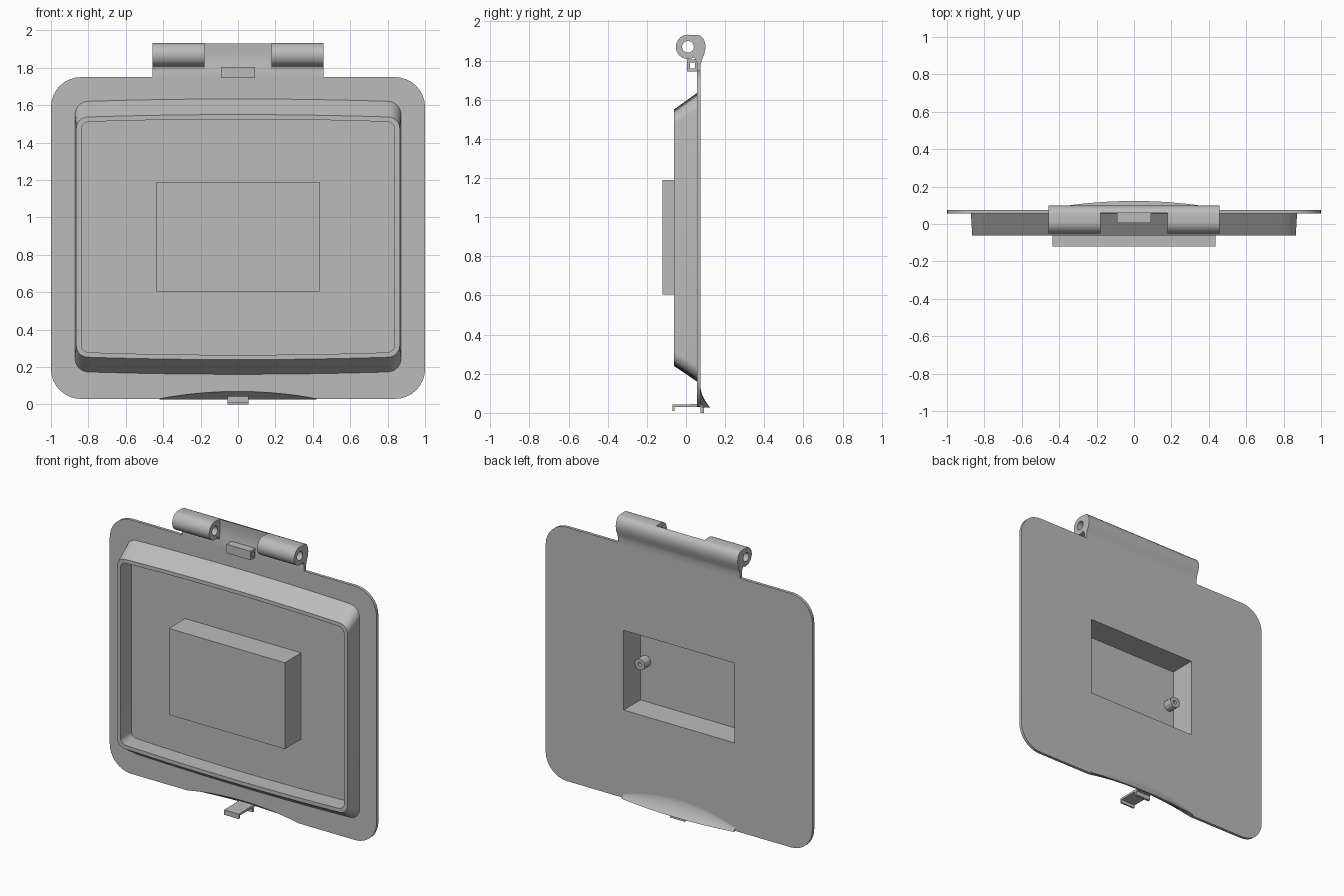
import bpy, bmesh
from math import sin, cos, pi, radians

cube = bpy.data.objects.get("Cube")
if cube:
    bpy.data.objects.remove(cube, do_unlink=True)

grey = bpy.data.materials.new("matte_grey")
grey.use_nodes = True
colour = (0.5, 0.5, 0.5, 1)
grey.diffuse_color = colour
grey.node_tree.nodes["Principled BSDF"].inputs["Base Color"].default_value = colour


def finish(name, bm):
    bmesh.ops.recalc_face_normals(bm, faces=bm.faces)
    mesh = bpy.data.meshes.new(name)
    bm.to_mesh(mesh)
    bm.free()
    mesh.materials.append(grey)
    ob = bpy.data.objects.new(name, mesh)
    bpy.context.collection.objects.link(ob)
    return ob


def loft(name, rings, cyclic=False):
    """Skin a list of closed rings of 3D points, capped unless cyclic."""
    bm = bmesh.new()
    vs = [[bm.verts.new(p) for p in ring] for ring in rings]
    n = len(rings[0])
    pairs = list(zip(vs, vs[1:])) + ([(vs[-1], vs[0])] if cyclic else [])
    for a, b in pairs:
        for i in range(n):
            j = (i + 1) % n
            bm.faces.new((a[i], a[j], b[j], b[i]))
    if not cyclic:
        bm.faces.new(vs[0])
        bm.faces.new(vs[-1])
    return finish(name, bm)


def prism_x(name, pts, a, b):
    return loft(name, [[(x, y, z) for y, z in pts] for x in (a, b)])


def prism_y(name, pts, a, b):
    return loft(name, [[(x, y, z) for x, z in pts] for y in (a, b)])


def rect(a0, a1, b0, b1):
    return [(a0, b0), (a1, b0), (a1, b1), (a0, b1)]


def circle(a, b, r, n, start=0, end=360):
    closed = end - start == 360
    steps = n if closed else n - 1
    angles = [radians(start + (end - start) * i / steps) for i in range(n)]
    return [(a + r * cos(t), b + r * sin(t)) for t in angles]


def activate(ob):
    bpy.ops.object.select_all(action='DESELECT')
    ob.select_set(True)
    bpy.context.view_layer.objects.active = ob


def cut(ob, cutter):
    activate(ob)
    mod = ob.modifiers.new("cut", 'BOOLEAN')
    mod.operation = 'DIFFERENCE'
    mod.object = cutter
    bpy.ops.object.modifier_apply(modifier=mod.name)


def smooth(ob, angle=35):
    activate(ob)
    bpy.ops.object.shade_smooth_by_angle(angle=radians(angle))


def rounded(w, lo, hi, r, bow=0, arch=0, arch_w=0.42):
    """Rounded rectangle in x, z with bowed ends and an arched bottom notch."""
    pts = circle(w - r, hi - r, r, 9, 0, 90)
    span = w - r
    steps = 24
    pts += [(span * (1 - 2 * i / steps), hi) for i in range(1, steps)]
    pts += circle(r - w, hi - r, r, 9, 90, 180)
    pts += circle(r - w, lo + r, r, 9, 180, 270)
    if arch:
        us = [i / 12 - 1 for i in range(25)]
        pts += [(u * arch_w, lo + arch * (1 - u * u)) for u in us]
    else:
        pts += [(span * (2 * i / steps - 1), lo) for i in range(1, steps)]
    pts += circle(w - r, lo + r, r, 9, 270, 360)
    mid = (lo + hi) / 2
    return [(x, z + (bow if z > mid else -bow) * (1 - (x / w) ** 2)) for x, z in pts]


# Flat cover plate and the front box, both opened by the rear pocket
plate = prism_y("cover_plate", rounded(1, 0.03, 1.75, 0.16, arch=0.04), 0.055, 0.075)
box = prism_y("front_box", rect(-0.435, 0.435, 0.605, 1.19), -0.12, 0.06)
pocket = prism_y("pocket_cutter", rect(-0.415, 0.415, 0.625, 1.165), -0.105, 0.2)
for part in (plate, box):
    cut(part, pocket)
bpy.data.objects.remove(pocket, do_unlink=True)
smooth(plate)

# Raised rim: sloped outside, straight inside
sections = [(0.057, 0.872, 0.175, 1.62, 0.07),
            (-0.062, 0.865, 0.255, 1.535, 0.06),
            (-0.062, 0.838, 0.28, 1.51, 0.04),
            (0.057, 0.838, 0.28, 1.51, 0.04)]
rim = loft("raised_rim", [[(x, y, z) for x, z in rounded(w, lo, hi, r, 0.015)]
                          for y, w, lo, hi, r in sections], cyclic=True)
smooth(rim)

# Screw bosses inside the pocket
for side, label in ((1, "left"), (-1, "right")):
    boss = prism_y(label + "_boss", circle(side * 0.375, 0.9, 0.038, 12), -0.108, -0.04)
    hole = prism_y("hole_cutter", circle(side * 0.375, 0.9, 0.013, 12), -0.09, 0)
    cut(boss, hole)
    bpy.data.objects.remove(hole, do_unlink=True)

# Hinge: a continuous back strip with a bored knuckle at each end
back = [(0.075, 1.74), (0.075, 1.78), (0.082, 1.805), (0.094, 1.835), (0.1, 1.865),
        (0.098, 1.89), (0.09, 1.91), (0.077, 1.925), (0.06, 1.93)]
strip = prism_x("hinge_strip", back + [(0.065, 1.88), (0.062, 1.82), (0.055, 1.79),
                                      (0.055, 1.74)], -0.455, 0.455)
smooth(strip)
knuckle_profile = back + circle(0.01, 1.87, 0.062, 20, 90, 300) + [(0.055, 1.79), (0.055, 1.74)]
for side, label in ((1, "left"), (-1, "right")):
    knuckle = prism_x(label + "_knuckle", knuckle_profile, side * 0.18, side * 0.457)
    bore = prism_x("bore_cutter", circle(0.01, 1.87, 0.03, 24), side * 0.1, side * 0.6)
    cut(knuckle, bore)
    bpy.data.objects.remove(bore, do_unlink=True)
    smooth(knuckle)

# Small hollow catch below the hinge
catch = loft("hinge_catch", [[(-0.09, y, z) for y, z in rect(0.005, 0.058, 1.745, 1.805)],
                             [(0.09, y, z) for y, z in rect(0.005, 0.058, 1.745, 1.805)],
                             [(0.09, y, z) for y, z in rect(0.02, 0.045, 1.76, 1.79)],
                             [(-0.09, y, z) for y, z in rect(0.02, 0.045, 1.76, 1.79)]],
             cyclic=True)

# Finger lip: flares backwards along the bottom edge
rings = []
for i in range(25):
    u = i / 12 - 1
    k = 1 - u * u
    top, arch, flare = 0.06 + 0.08 * k, 0.036 + 0.036 * k, 0.015 + 0.034 * k
    ring = []
    for j in range(8):
        t = j / 7
        ring.append((u * 0.42, 0.074 + flare * t * t, top + (0.028 - top) * t))
    for j in range(5):
        t = 1 - j / 4
        ring.append((u * 0.42, 0.058 + (flare + 0.004) * t, arch + (0.028 - arch) * t))
    rings.append(ring)
smooth(loft("finger_lip", rings))

# Latch tongue with a front hook and a rear peg
prism_x("latch_tongue", [(-0.07, 0.01), (-0.06, 0.01), (-0.058, 0.03), (0.1, 0.03),
                         (0.1, 0.045), (-0.07, 0.043)], -0.055, 0.055)
prism_x("latch_peg", rect(0.075, 0.092, 0, 0.04), -0.055, 0.055)
